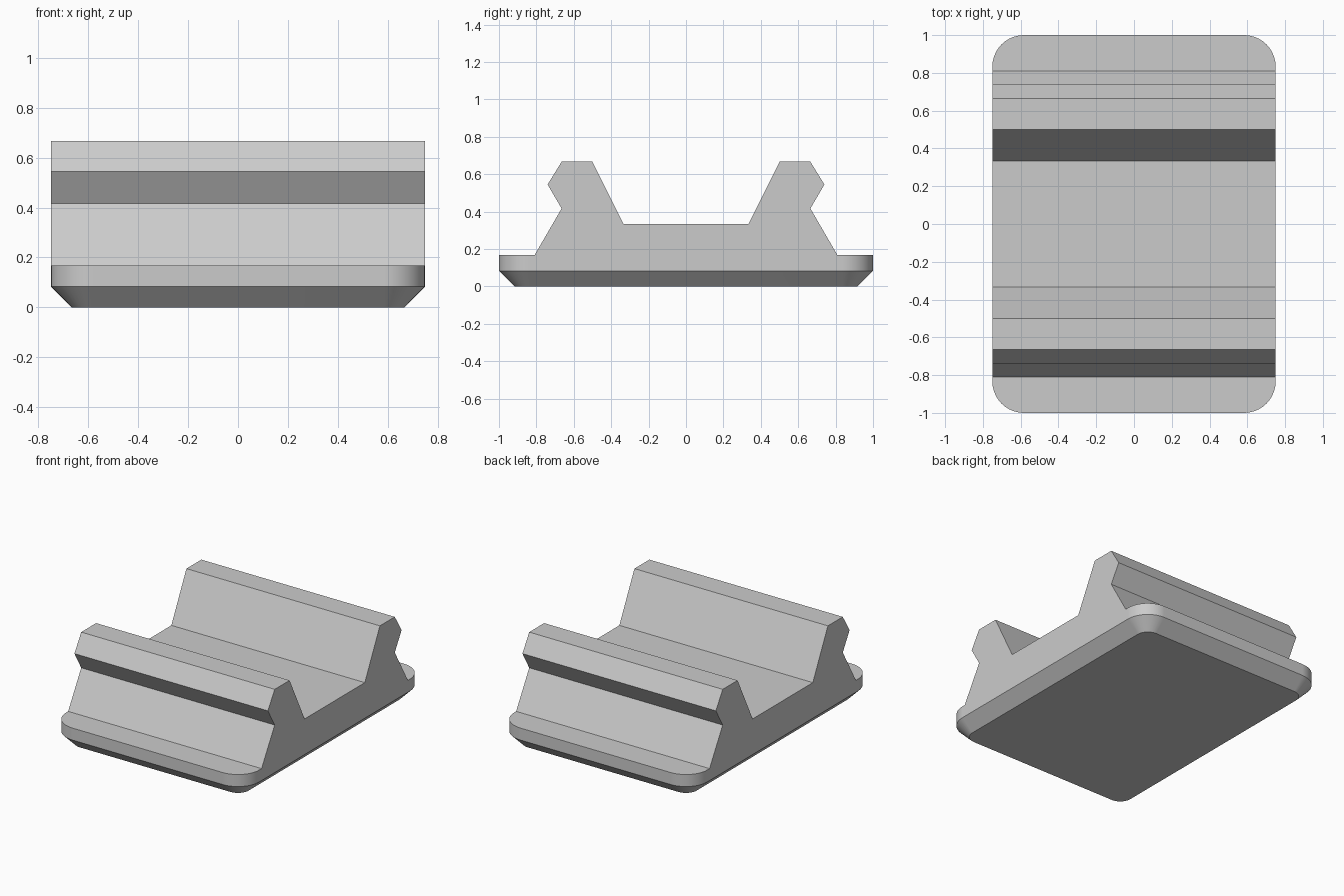
import bpy
import bmesh
from math import cos, sin, pi, radians

if "Cube" in bpy.data.objects:
    bpy.data.objects.remove(bpy.data.objects["Cube"], do_unlink=True)

HALF_X, HALF_Y = 0.75, 1.0
CHAMFER, BASE_TOP = 0.083, 0.167
RADIUS, STEPS = 0.167, 10

# Material
grey = bpy.data.materials.new("plain_grey")
grey.use_nodes = True
colour = (0.6, 0.6, 0.6, 1)
grey.diffuse_color = colour
grey.node_tree.nodes["Principled BSDF"].inputs["Base Color"].default_value = colour

bm = bmesh.new()


def ring(z, inset):
    """Rounded rectangle: four corner arcs, counter-clockwise from back left."""
    r = RADIUS - inset
    cx, cy = HALF_X - RADIUS, HALF_Y - RADIUS
    verts = []
    for quarter, (sx, sy) in enumerate([(1, 1), (-1, 1), (-1, -1), (1, -1)]):
        for i in range(STEPS + 1):
            a = (quarter + i / STEPS) * pi / 2
            verts.append(bm.verts.new((sx * cx + r * cos(a), sy * cy + r * sin(a), z)))
    return verts


bottom, middle, top = ring(0, CHAMFER), ring(CHAMFER, 0), ring(BASE_TOP, 0)
n, arc = len(top), STEPS + 1

# Rounded base with a chamfered underside
bm.faces.new(bottom[::-1])
for lower, upper in ((bottom, middle), (middle, top)):
    for i in range(n):
        j = (i + 1) % n
        is_long_side = i in (2 * arc - 1, n - 1)
        if upper is top and is_long_side:
            continue  # closed by the side faces with the rails
        bm.faces.new((lower[i], lower[j], upper[j], upper[i]))

# Notched rails and channel floor, mirrored front to back
half = [(-0.81, BASE_TOP), (-0.665, 0.417), (-0.74, 0.545),
        (-0.665, 0.667), (-0.5, 0.667), (-0.333, 0.333)]
profile = half + [(-y, z) for y, z in reversed(half)]
left = [bm.verts.new((HALF_X, y, z)) for y, z in profile]
right = [bm.verts.new((-HALF_X, y, z)) for y, z in profile]
for i in range(len(profile) - 1):
    bm.faces.new((right[i], left[i], left[i + 1], right[i + 1]))

# Front and back shelves
bm.faces.new(top[2 * arc:] + [left[0], right[0]])
bm.faces.new(top[:2 * arc] + [right[-1], left[-1]])

# Flat sides
bm.faces.new([middle[-1], middle[0], top[0]] + left[::-1] + [top[-1]])
bm.faces.new([middle[2 * arc - 1], middle[2 * arc], top[2 * arc]] + right + [top[2 * arc - 1]])

bmesh.ops.recalc_face_normals(bm, faces=bm.faces[:])
mesh = bpy.data.meshes.new("rail_block")
bm.to_mesh(mesh)
bm.free()
mesh.materials.append(grey)
block = bpy.data.objects.new("rail_block", mesh)
bpy.context.collection.objects.link(block)

# Smooth corners, crisp edges
bpy.ops.object.select_all(action="DESELECT")
block.select_set(True)
bpy.context.view_layer.objects.active = block
bpy.ops.object.shade_smooth_by_angle(angle=radians(30))
weighted = block.modifiers.new("even_shading", "WEIGHTED_NORMAL")
weighted.keep_sharp = True
